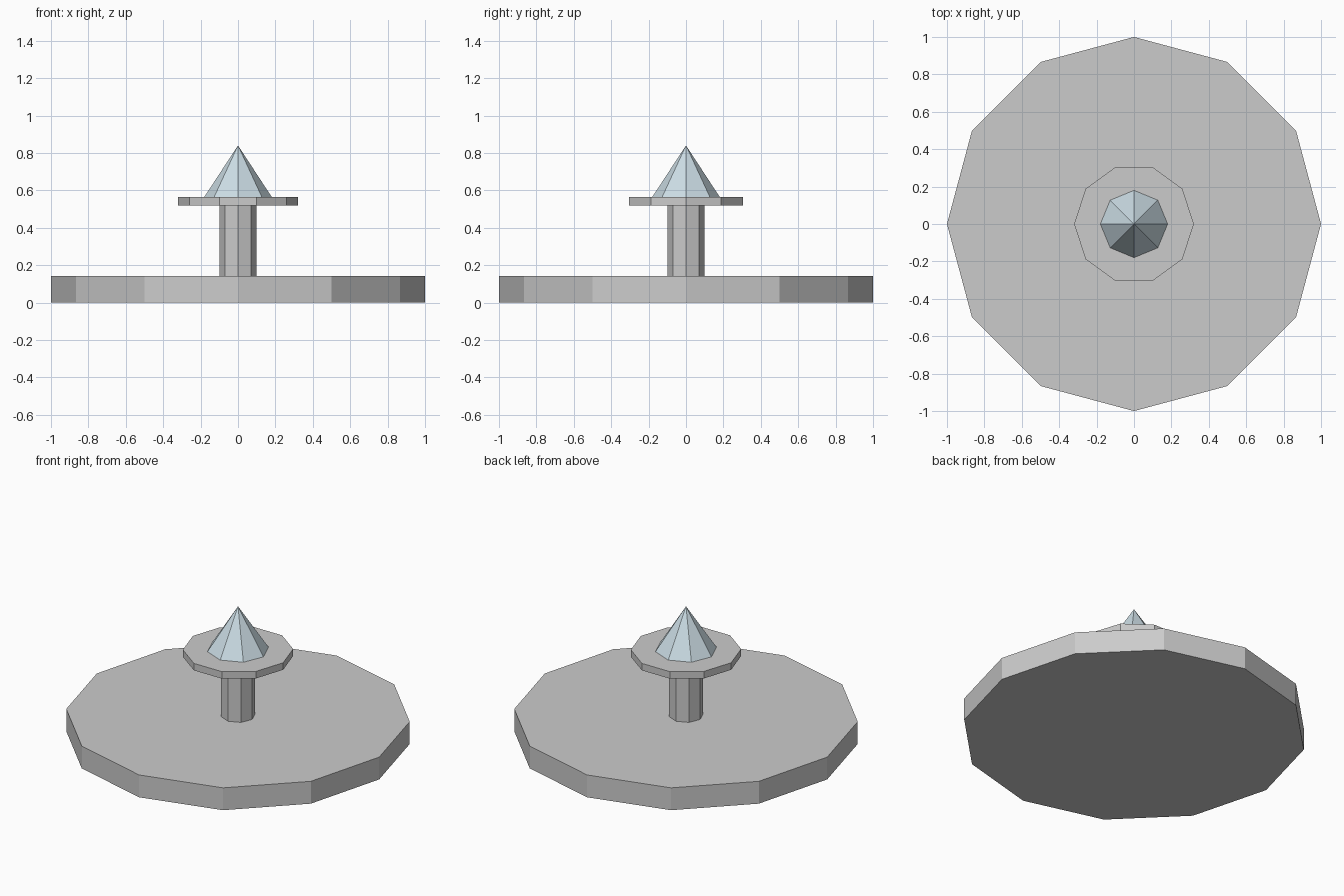
import bpy, bmesh
from math import cos, sin, tau

if "Cube" in bpy.data.objects:
    bpy.data.objects.remove(bpy.data.objects["Cube"])


def material(name, rgb):
    m = bpy.data.materials.new(name)
    m.diffuse_color = (*rgb, 1)
    m.use_nodes = True
    m.node_tree.nodes["Principled BSDF"].inputs["Base Color"].default_value = m.diffuse_color
    return m


def prism(name, sides, radius, z0, z1, mat=None, pointed=False):
    """Flat-faced prism or pyramid with a corner on +x."""
    bm = bmesh.new()
    ring = [(radius * cos(tau * i / sides), radius * sin(tau * i / sides)) for i in range(sides)]
    low = [bm.verts.new((x, y, z0)) for x, y in ring]
    bm.faces.new(low[::-1])
    if pointed:
        tip = bm.verts.new((0, 0, z1))
        for i in range(sides):
            bm.faces.new((low[i], low[(i + 1) % sides], tip))
    else:
        high = [bm.verts.new((x, y, z1)) for x, y in ring]
        bm.faces.new(high)
        for i in range(sides):
            j = (i + 1) % sides
            bm.faces.new((low[i], low[j], high[j], high[i]))
    mesh = bpy.data.meshes.new(name)
    bm.to_mesh(mesh)
    bm.free()
    obj = bpy.data.objects.new(name, mesh)
    bpy.context.collection.objects.link(obj)
    if mat:
        mesh.materials.append(mat)
    return obj


water = material("pale_blue", (0.60, 0.72, 0.78))

# Wide base, column, upper plate and pointed top
prism("base", 12, 1.0, 0.0, 0.143)
prism("column", 8, 0.1, 0.143, 0.52)
prism("upper_plate", 10, 0.32, 0.52, 0.565)
prism("pointed_top", 8, 0.18, 0.565, 0.84, water, pointed=True)
